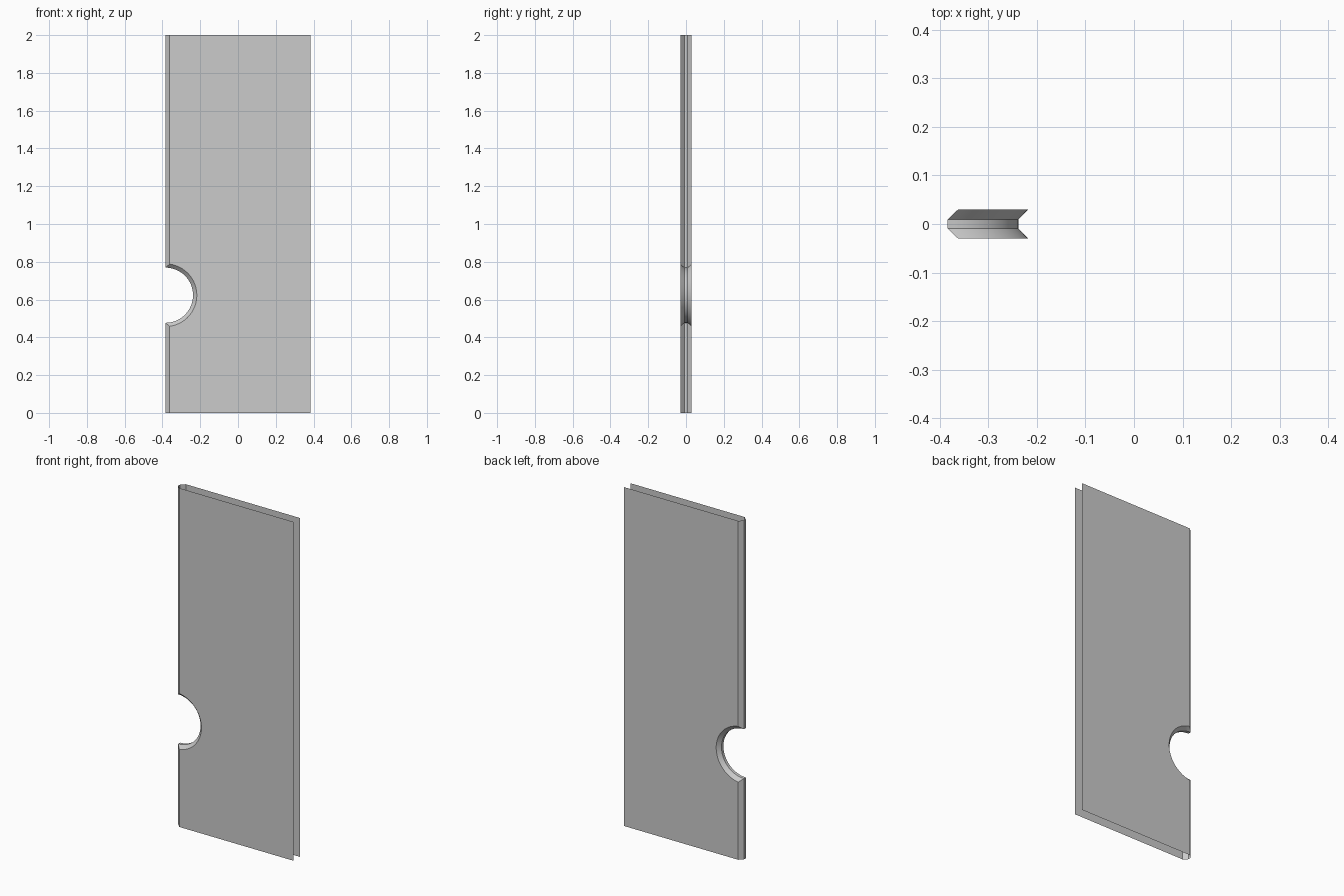
import bpy, bmesh
from math import sin, cos, asin, pi

if "Cube" in bpy.data.objects:
    bpy.data.objects.remove(bpy.data.objects["Cube"])

HALF_W, HEIGHT, NOTCH_Z, SEGS = 0.384, 2.0, 0.623, 32


def edge_profile(bm, y, x, r):
    """Left outline at depth y: straight edge, round notch, straight edge."""
    a = pi / 2 - asin((x + HALF_W) / r)
    pts = [(x, 0)]
    for i in range(SEGS + 1):
        t = -a + 2 * a * i / SEGS
        pts.append((-HALF_W + r * cos(t), NOTCH_Z + r * sin(t)))
    pts.append((x, HEIGHT))
    return [bm.verts.new((px, y, pz)) for px, pz in pts]


bm = bmesh.new()

# Bevelled left edge and notch rim, lofted front to back
layers = [(-0.03, -0.362, 0.166), (-0.009, -HALF_W, 0.146),
          (0.009, -HALF_W, 0.146), (0.03, -0.362, 0.166)]
rows = [edge_profile(bm, *layer) for layer in layers]
for a, b in zip(rows, rows[1:]):
    for i in range(len(a) - 1):
        bm.faces.new((a[i], b[i], b[i + 1], a[i + 1]))

# Front and back skins; top, bottom and right edge stay open
for row in (rows[0], rows[-1]):
    y = row[0].co.y
    bm.faces.new(row + [bm.verts.new((HALF_W, y, HEIGHT)),
                        bm.verts.new((HALF_W, y, 0))])

bmesh.ops.recalc_face_normals(bm, faces=bm.faces)
bm.faces.ensure_lookup_table()
# Make the front skin face -y
front = min(bm.faces, key=lambda f: f.calc_center_median().y)
if front.normal.y > 0:
    bmesh.ops.reverse_faces(bm, faces=bm.faces[:])

mesh = bpy.data.meshes.new("door_panel")
bm.to_mesh(mesh)
bm.free()
panel = bpy.data.objects.new("door_panel", mesh)
bpy.context.collection.objects.link(panel)
bpy.context.view_layer.objects.active = panel
panel.select_set(True)
bpy.ops.object.shade_smooth_by_angle(angle=0.5)
